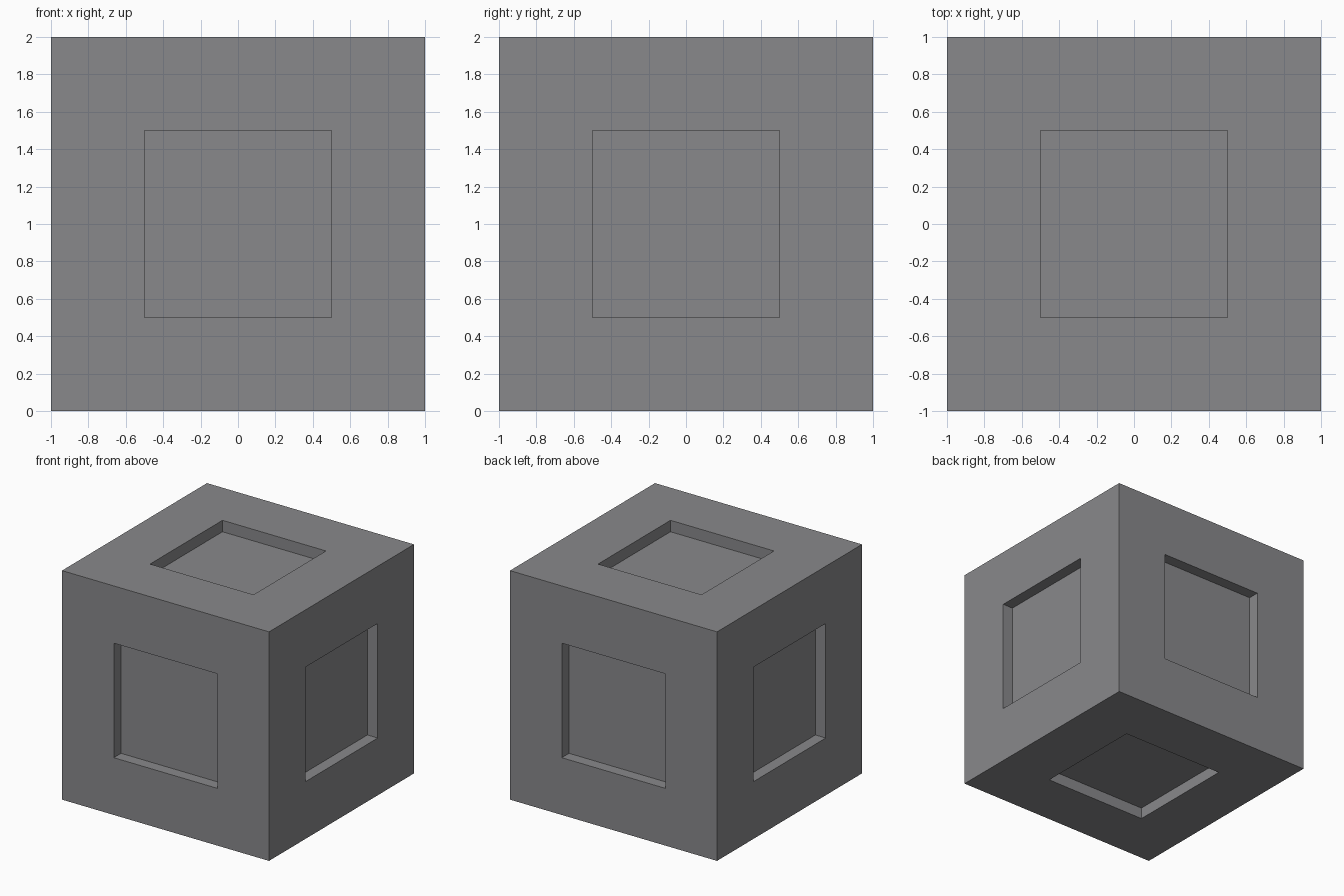
import bpy
import bmesh
from mathutils import Matrix

if "Cube" in bpy.data.objects:
    bpy.data.objects.remove(bpy.data.objects["Cube"])

SIZE = 2.0     # cube edge length
BORDER = 0.5   # frame width around each recess
DEPTH = 0.1    # recess depth

# Single grey colour
grey = bpy.data.materials.new("grey")
grey.diffuse_color = (0.25, 0.25, 0.26, 1.0)
grey.use_nodes = True
grey.node_tree.nodes["Principled BSDF"].inputs["Base Color"].default_value = grey.diffuse_color

# Cube standing on z = 0
bm = bmesh.new()
bmesh.ops.create_cube(bm, size=SIZE, matrix=Matrix.Translation((0, 0, SIZE / 2)))

# Square straight-walled recess in each of the six sides
panels = list(bm.faces)
bmesh.ops.inset_individual(bm, faces=panels, thickness=BORDER, use_even_offset=True)
floors = bmesh.ops.extrude_discrete_faces(bm, faces=panels)["faces"]
bm.normal_update()
for floor in floors:
    bmesh.ops.translate(bm, verts=floor.verts, vec=-DEPTH * floor.normal)

# Weld the recess rims and fix facing
bmesh.ops.remove_doubles(bm, verts=bm.verts, dist=1e-5)
bmesh.ops.recalc_face_normals(bm, faces=bm.faces)

mesh = bpy.data.meshes.new("recessed_cube")
bm.to_mesh(mesh)
bm.free()
mesh.materials.append(grey)
cube = bpy.data.objects.new("recessed_cube", mesh)
bpy.context.collection.objects.link(cube)
